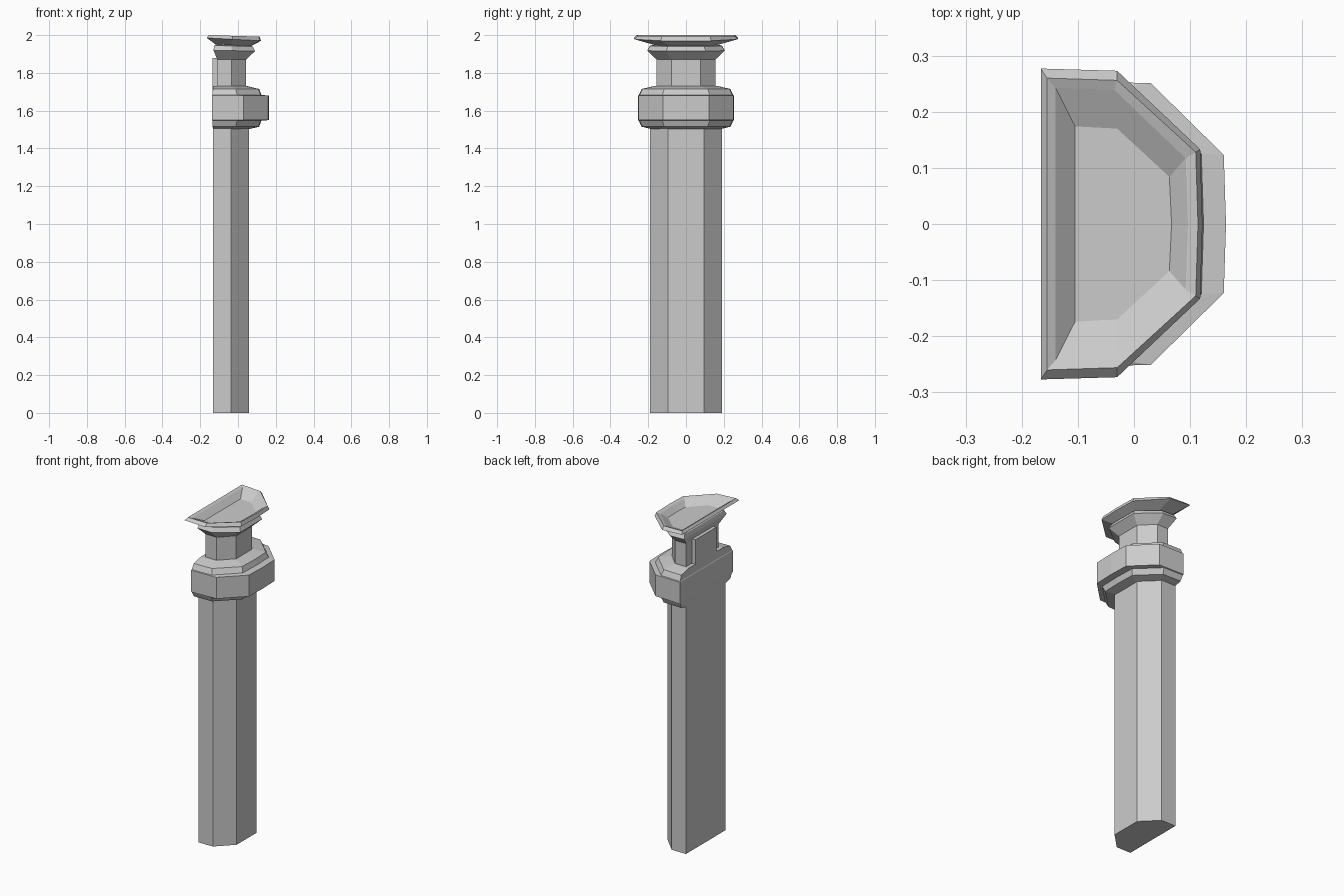
import bpy
import bmesh

cube = bpy.data.objects.get("Cube")
if cube:
    bpy.data.objects.remove(cube, do_unlink=True)

stone = bpy.data.materials.new("grey_stone")
stone.use_nodes = True
GREY = (0.6, 0.6, 0.6, 1)
stone.diffuse_color = GREY
stone.node_tree.nodes["Principled BSDF"].inputs["Base Color"].default_value = GREY


def finish(name, bm):
    bmesh.ops.recalc_face_normals(bm, faces=bm.faces)
    mesh = bpy.data.meshes.new(name)
    bm.to_mesh(mesh)
    bm.free()
    mesh.materials.append(stone)
    obj = bpy.data.objects.new(name, mesh)
    bpy.context.collection.objects.link(obj)
    return obj


def half_octagon(name, rings, bulge=0.0):
    """Loft half-octagon rings: z at back, z at front, back x, corner x, front x, side y, front y."""
    bm = bmesh.new()
    loops = []
    for zb, zf, xb, xc, xf, ys, yf in rings:
        side = [(xb, ys), (xc, ys - bulge), (xf, yf)]
        outline = side + [(xf + bulge, 0)] + [(x, -y) for x, y in reversed(side)]
        slope = (zf - zb) / (xf - xb)
        loops.append([bm.verts.new((x, y, zb + slope * (x - xb))) for x, y in outline])
    for low, high in zip(loops, loops[1:]):
        for i in range(len(low)):
            j = (i + 1) % len(low)
            bm.faces.new((low[i], low[j], high[j], high[i]))
    bm.faces.new(loops[0])
    bm.faces.new(loops[-1])
    return finish(name, bm)


# Long plain column
half_octagon("shaft", [(z, z, -0.133, -0.037, 0.058, 0.19, 0.095) for z in (0, 1.52)])

# Stepped band around the column, mirrored top and bottom about its middle
MID = 1.615
upper = [
    (0.065, -0.138, 0.03, 0.16, 0.255, 0.123),
    (0.068, -0.136, -0.005, 0.12, 0.25, 0.125),
    (0.1, -0.133, -0.012, 0.108, 0.235, 0.115),
    (0.115, -0.133, -0.033, 0.045, 0.17, 0.08),
]
collar_rings = [(MID - h, MID - h, *r) for h, *r in reversed(upper)]
collar_rings += [(MID + h, MID + h, *r) for h, *r in upper]
half_octagon("collar", collar_rings, 0.004)

# Neck flaring to the moulding below the dish
half_octagon("neck", [
    (1.71, 1.71, -0.11, -0.035, 0.042, 0.155, 0.077),
    (1.87, 1.87, -0.11, -0.035, 0.042, 0.155, 0.077),
    (1.92, 1.915, -0.13, -0.035, 0.09, 0.205, 0.105),
    (1.945, 1.94, -0.125, -0.035, 0.078, 0.19, 0.095),
    (1.95, 1.945, -0.12, -0.035, 0.06, 0.16, 0.085),
])

# Flat strip up the back of the neck
bm = bmesh.new()
bmesh.ops.create_cube(bm, size=1)
for v in bm.verts:
    v.co = (-0.118 + v.co.x * 0.034, v.co.y * 0.2, 1.695 + v.co.z * 0.37)
finish("back_strip", bm)

# Shallow hollow dish on top
half_octagon("dish", [
    (1.952, 1.94, -0.12, -0.035, 0.06, 0.165, 0.085),
    (1.985, 1.97, -0.166, -0.03, 0.118, 0.277, 0.133),
    (2.0, 1.992, -0.155, -0.03, 0.11, 0.26, 0.128),
    (1.993, 1.985, -0.14, -0.035, 0.092, 0.243, 0.117),
    (1.96, 1.955, -0.105, -0.03, 0.063, 0.174, 0.084),
], 0.004)
